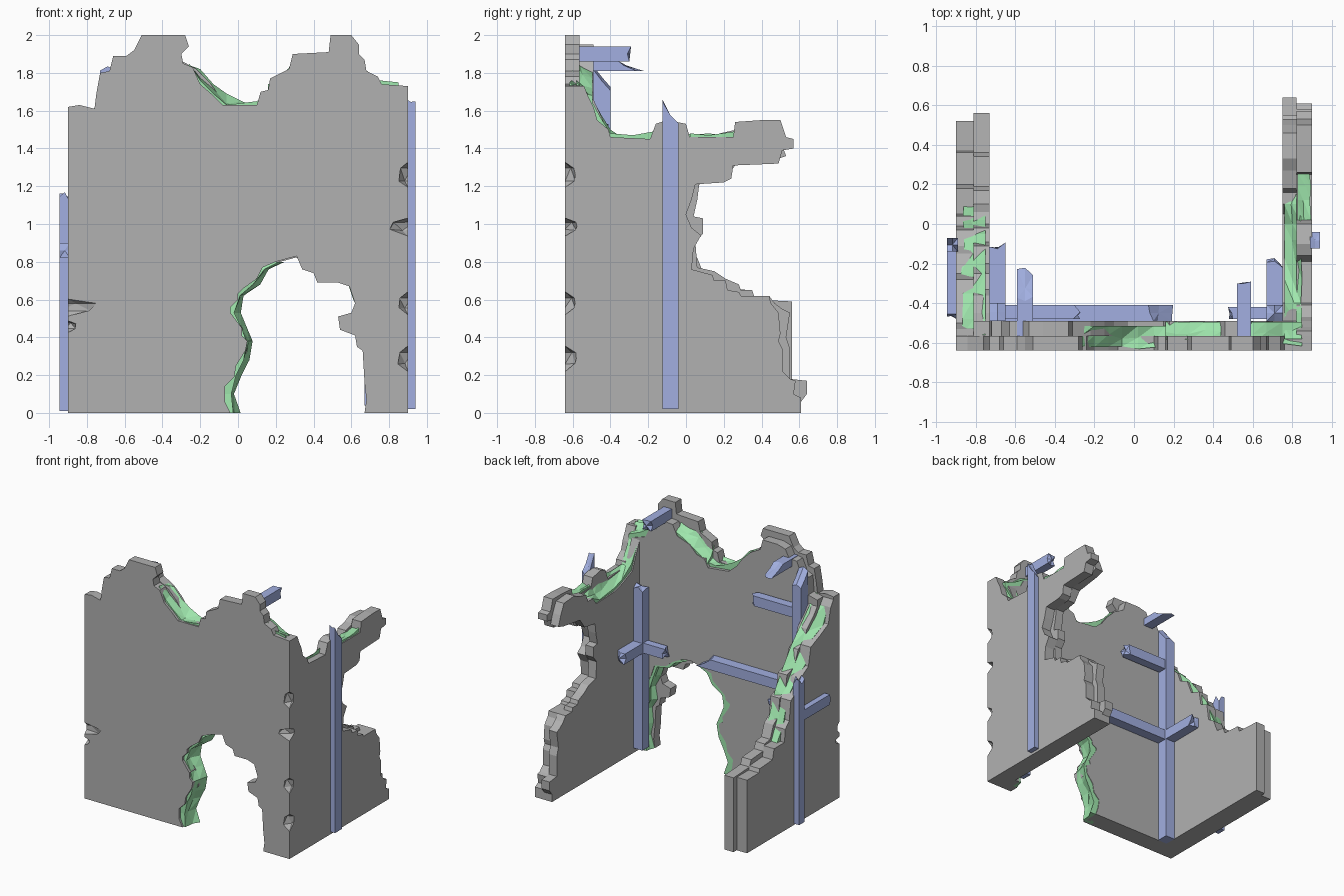
import bpy, bmesh, random
from mathutils import Vector

random.seed(4)


def material(name, col):
    m = bpy.data.materials.new(name)
    m.diffuse_color = col
    return m


GREY = material("wall_grey", (0.44, 0.44, 0.44, 1))
GREEN = material("rubble_green", (0.35, 0.8, 0.42, 1))
BLUE = material("beam_blue", (0.36, 0.43, 0.75, 1))


def finish(bm, name, mat=GREY):
    bmesh.ops.recalc_face_normals(bm, faces=bm.faces)
    me = bpy.data.meshes.new(name)
    bm.to_mesh(me)
    bm.free()
    ob = bpy.data.objects.new(name, me)
    bpy.context.collection.objects.link(ob)
    me.materials.append(mat)
    return ob


def place(axis, t, p):
    return (p[0], t, p[1]) if axis == 'y' else (t, p[0], p[1])


def layer(name, axis, lo, hi, pts):
    """Extrude a ragged 2D profile into one wall layer."""
    bm = bmesh.new()
    f = bm.faces.new([bm.verts.new(place(axis, lo, p)) for p in pts])
    ext = bmesh.ops.extrude_face_region(bm, geom=[f])["geom"]
    d = Vector(place(axis, hi - lo, (0, 0)))
    bmesh.ops.translate(bm, vec=d, verts=[v for v in ext if isinstance(v, bmesh.types.BMVert)])
    return finish(bm, name)


def rough(pts, a=0.015):
    return [(x + random.uniform(-a, a), max(z + random.uniform(-a, a), 0)) for x, z in pts]


def rubble(name, axis, t0, t1, stations, d):
    """Lumpy strip bridging the outer and inner edges, thickened along d."""
    bm = bmesh.new()
    rings = []
    for o, i in stations:
        o, i = Vector(o), Vector(i)
        r = random.uniform(0.35, 0.65)
        m = o.lerp(i, r) + Vector(d) * random.uniform(0, 0.25)
        s = random.uniform(0, .15) * (t1 - t0)
        sec = [(t0 + s, o), (t0 + (t1 - t0) * r, m), (t1, i), (t1, i + Vector(d)), (t0 + s, o + Vector(d))]
        rings.append([bm.verts.new(place(axis, t, p)) for t, p in sec])
    for a, b in zip(rings, rings[1:]):
        for k in range(5):
            n = (k + 1) % 5
            bm.faces.new((a[k], a[n], b[n]))
            bm.faces.new((a[k], b[n], b[k]))
    bm.faces.new(rings[0])
    bm.faces.new(rings[-1])
    return finish(bm, name, GREEN)


def beam(name, lo, hi, axis, sign=1, jag=0.05, spike=False):
    """Square timber whose far end is splintered."""
    bm = bmesh.new()
    u, v = [k for k in range(3) if k != axis]
    near, far = (lo[axis], hi[axis]) if sign > 0 else (hi[axis], lo[axis])

    def vert(s, t, w):
        c = [0, 0, 0]
        c[u] = lo[u] + (hi[u] - lo[u]) * s
        c[v] = lo[v] + (hi[v] - lo[v]) * t
        c[axis] = w
        return bm.verts.new(c)

    rim = [(0, 0), (.5, 0), (1, 0), (1, .5), (1, 1), (.5, 1), (0, 1), (0, .5)]
    base = [vert(s, t, near) for s, t in rim[::2]]
    end = []
    for s, t in rim + [(.5, .5)]:
        pull = (0.75 * t + 0.25 * random.random()) if spike else random.random()
        end.append(vert(s, t, far - sign * jag * pull))
    bm.faces.new(base)
    for k in range(4):
        e = [end[2 * k], end[2 * k + 1], end[(2 * k + 2) % 8]]
        bm.faces.new([base[(k + 1) % 4], base[k]] + e)
    for k in range(8):
        bm.faces.new((end[k], end[(k + 1) % 8], end[8]))
    return finish(bm, name, BLUE)


# Front wall: broken top edge and doorway, two layers
front_top = [(-.9, 1.62), (-.84, 1.63), (-.76, 1.61), (-.75, 1.69), (-.73, 1.8), (-.68, 1.81), (-.66, 1.89),
             (-.59, 1.89), (-.55, 1.92), (-.51, 2), (-.28, 2), (-.26, 1.94), (-.3, 1.9), (-.29, 1.85),
             (-.24, 1.83), (-.2, 1.74), (-.13, 1.68), (-.08, 1.63), (.1, 1.63), (.12, 1.7), (.16, 1.71),
             (.17, 1.77), (.27, 1.82), (.29, 1.9), (.48, 1.91), (.49, 2), (.6, 2), (.64, 1.95), (.64, 1.9),
             (.67, 1.87), (.68, 1.81), (.74, 1.78), (.76, 1.74), (.9, 1.73)]
door_right = [(.67, 0), (.68, .07), (.67, .16), (.66, .33), (.63, .35), (.62, .41), (.54, .44), (.53, .51),
              (.6, .53), (.62, .58), (.59, .67), (.53, .69), (.42, .69), (.4, .74), (.34, .76)]
door_left = [(.31, .83), (.2, .8), (.13, .77), (.1, .71), (.03, .66), (0, .63), (0, .6), (-.04, .56), (-.04, .53),
             (.02, .45), (.02, .41), (.05, .38), (.04, .33), (-.01, .25), (-.02, .19), (-.07, .14), (-.07, .06),
             (-.04, 0)]
front_outer = layer("front_wall_outer", 'y', -.64, -.565,
                    [(-.9, 0)] + front_top + [(.9, 0)] + door_right + door_left)
inner_top = [(-.81, 1.6), (-.73, 1.62), (-.72, 1.75), (-.67, 1.77), (-.63, 1.86), (-.56, 1.87), (-.53, 1.93),
             (-.46, 1.95), (-.33, 1.95), (-.31, 1.87), (-.22, 1.82), (-.15, 1.75), (-.1, 1.68), (-.03, 1.62),
             (.15, 1.6), (.18, 1.66), (.25, 1.68), (.31, 1.74), (.42, 1.78), (.46, 1.86), (.56, 1.87),
             (.6, 1.79), (.67, 1.76), (.7, 1.7), (.82, 1.66)]
jamb_right = [(.67, 0), (.7, .1), (.68, .2), (.69, .32), (.64, .4), (.66, .5), (.61, .6), (.58, .69), (.48, .71),
              (.42, .76), (.34, .8)]
layer("front_wall_inner", 'y', -.565, -.49, [(-.81, 0)] + inner_top + [(.82, 0)]
      + [(x + .04, z + .01 * (z > 0)) for x, z in jamb_right] + rough(door_left, .01))

# Right wall: overhanging top arm, deep bite, stepped foot
right_top = [(-.54, 1.73), (-.52, 1.68), (-.49, 1.62), (-.47, 1.55), (-.41, 1.5), (-.4, 1.46), (-.19, 1.45),
             (-.16, 1.53), (-.1, 1.55), (0, 1.53), (.02, 1.46), (.25, 1.46), (.26, 1.54), (.4, 1.55), (.5, 1.55),
             (.53, 1.46), (.57, 1.45), (.57, 1.4), (.51, 1.39), (.49, 1.32), (.25, 1.31), (.24, 1.24), (.2, 1.22),
             (.05, 1.21), (.03, 1.13), (0, 1.05), (.03, .98), (.08, .94), (.04, .87), (.03, .76), (.14, .73),
             (.15, .7), (.21, .7), (.22, .65), (.28, .64), (.29, .62)]
right_foot = [(.44, .62), (.45, .58), (.49, .53), (.5, .42), (.49, .38), (.51, .34), (.51, .22), (.55, .18),
              (.58, .17), (.57, .1), (.61, .08), (.61, 0)]
layer("right_wall_outer", 'x', .82, .9, [(-.565, 0), (-.565, 1.73)] + right_top + right_foot)
right_inner = [(-.49, 1.66), (-.44, 1.55), (-.4, 1.45), (-.28, 1.4), (-.18, 1.37), (.05, 1.36), (.1, 1.42),
               (.16, 1.42), (.18, 1.48), (.27, 1.5), (.33, 1.53), (.46, 1.52), (.5, 1.44), (.53, 1.36), (.47, 1.34),
               (.26, 1.31), (.2, 1.23), (.07, 1.21), (.06, 1.13), (.04, 1.04), (.09, 1.03), (.09, .95),
               (.05, .9), (.06, .77), (.15, .75), (.21, .71), (.28, .68), (.29, .65), (.35, .65), (.36, .62),
               (.44, .62), (.47, .58), (.51, .55), (.55, .53), (.53, .4), (.55, .34), (.55, .18), (.64, .17),
               (.64, .1), (.61, .06), (.61, 0)]
layer("right_wall_inner", 'x', .75, .82, [(-.49, 0)] + right_inner)

# Left wall: steep broken slope down to a low end
left_outer = [(-.565, 1.6), (-.53, 1.55), (-.5, 1.43), (-.4, 1.38), (-.28, 1.33), (-.25, 1.19), (-.15, 1.13),
              (-.11, 1.05), (-.03, 1.0), (-.01, .85), (.04, .8), (.05, .7), (.18, .7), (.2, .62), (.36, .61),
              (.37, .58), (.52, .58), (.52, 0)]
left_inner = [(-.49, 1.55), (-.45, 1.5), (-.36, 1.42), (-.33, 1.34), (-.25, 1.3), (-.2, 1.18), (-.11, 1.15),
              (-.09, 1.03), (-.02, 1.0), (0, .86), (.06, .82), (.1, .72), (.17, .71), (.19, .66), (.34, .65),
              (.36, .6), (.56, .59), (.56, 0)]
layer("left_wall_outer", 'x', -.9, -.81, [(-.565, 0)] + left_outer)
layer("left_wall_inner", 'x', -.81, -.73, [(-.49, 0)] + left_inner)

# Missing bricks chipped out of the front corners
for x, z, w, d, h in [(.9, .29, .06, .07, .15), (.9, .58, .06, .06, .12), (.9, .99, .11, .072, .1),
                      (.9, 1.26, .06, .06, .16), (-.9, .56, .16, .03, .09), (-.9, .46, .05, .05, .07)]:
    bm = bmesh.new()
    bmesh.ops.create_icosphere(bm, subdivisions=1, radius=1.1)
    for v in bm.verts:
        j = random.uniform(.8, 1)
        v.co = (x + v.co.x * w * j, -.64 + v.co.y * d * j, z + v.co.z * h * .5 * random.uniform(.7, 1))
    cutter = finish(bm, "chip_cutter")
    cutter.hide_render = True
    mod = front_outer.modifiers.new("chip", 'BOOLEAN')
    mod.operation, mod.solver, mod.object = 'DIFFERENCE', 'EXACT', cutter
    bpy.context.view_layer.objects.active = front_outer
    bpy.ops.object.modifier_apply(modifier=mod.name)
    bpy.data.objects.remove(cutter)

# Green rubble: (position, outer height, inner height)
slopes = {
    "front_notch_rubble": ('y', -.632, -.515, [
        (-.26, 1.85, 1.84), (-.2, 1.76, 1.82), (-.13, 1.69, 1.74), (-.06, 1.63, 1.69), (.02, 1.64, 1.65),
        (.1, 1.65, 1.62), (.16, 1.71, 1.63)]),
    "front_slope_rubble": ('y', -.59, -.495, [
        (.16, 1.74, 1.63), (.22, 1.77, 1.68), (.28, 1.84, 1.72), (.36, 1.85, 1.77), (.44, 1.89, 1.81)]),
    "front_right_rubble": ('y', -.62, -.495, [
        (.5, 1.89, 1.85), (.6, 1.88, 1.8), (.67, 1.82, 1.77), (.75, 1.76, 1.72), (.85, 1.75, 1.68)]),
    "right_rubble": ('x', .85, .76, [
        (-.58, 1.75, 1.76), (-.52, 1.69, 1.71), (-.45, 1.56, 1.58), (-.4, 1.48, 1.5), (-.28, 1.47, 1.42),
        (-.17, 1.49, 1.39), (-.08, 1.5, 1.38), (0, 1.48, 1.37), (.1, 1.46, 1.42), (.15, 1.45, 1.41)]),
    "right_top_rubble": ('x', .896, .825, [(.02, 1.48, 1.47), (.12, 1.47, 1.48), (.19, 1.48, 1.47), (.26, 1.49, 1.48)]),
    "left_rubble": ('x', -.875, -.75, [
        (-.56, 1.58, 1.62), (-.48, 1.42, 1.55), (-.35, 1.36, 1.42), (-.25, 1.2, 1.32), (-.15, 1.11, 1.19),
        (-.05, 1.0, 1.05), (.02, .81, .88), (.1, .68, .72)])}
for name, (axis, t0, t1, rows) in slopes.items():
    rubble(name, axis, t0, t1, [((a, o), (a, i)) for a, o, i in rows], (0, -.1))
jamb_left = [(-.025, 0), (-.035, .1), (-.01, .2), (.03, .28), (.045, .38), (.015, .46), (-.02, .53), (.01, .62),
             (.08, .68), (.14, .76), (.22, .8)]
rubble("door_left_rubble", 'y', -.632, -.494,
       [(p, (p[0] + random.uniform(.01, .04), p[1])) for p in jamb_left], (-.09, 0))
rubble("door_right_rubble", 'y', -.57, -.494,
       [(p, (p[0] + random.uniform(.0, .03), p[1])) for p in jamb_right], (.09, 0))

# Upright posts
beam("left_outside_post", (-.945, -.14, .01), (-.89, -.07, 1.17), 2, 1, .06)
beam("right_outside_post", (.89, -.125, .02), (.94, -.04, 1.67), 2, 1, .17, True)
beam("left_inside_post", (-.73, -.49, 0), (-.65, -.4, 1.85), 2, 1, .16, True)
beam("right_inside_post", (.67, -.49, .04), (.75, -.41, 1.34), 2, 1, .05)

# Broken horizontal beams
beam("left_outside_rail", (-.945, -.5, .82), (-.89, -.1, .9), 1, -1)
beam("left_inside_rail", (-.73, -.42, .84), (-.65, -.09, .92), 1, 1)
beam("lintel_rail", (-.66, -.49, .84), (.2, -.41, .92), 0, 1, .13, True)
beam("upper_rail", (-.66, -.48, 1.45), (-.27, -.41, 1.53), 0, 1)
beam("right_inside_rail", (.67, -.42, .81), (.75, -.17, .89), 1, 1, .06)
beam("right_short_rail", (.46, -.48, .81), (.68, -.42, .89), 0, -1)
beam("left_roof_stub", (-.59, -.57, 1.81), (-.51, -.22, 1.87), 1, 1, .18, True)
beam("right_roof_stub", (.52, -.57, 1.86), (.59, -.29, 1.94), 1, 1, .04)
